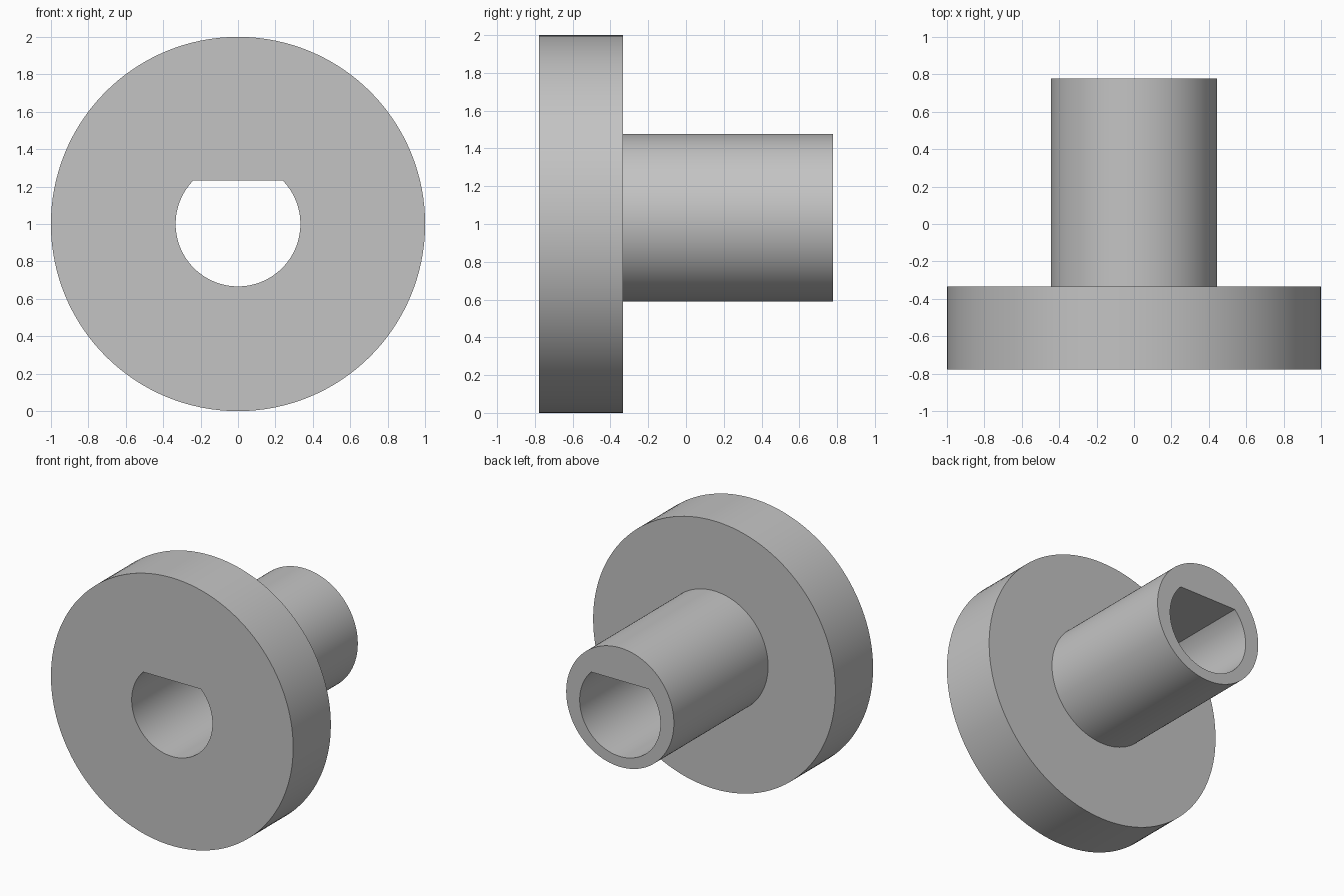
import bpy, bmesh
from math import sin, cos, asin, pi

if "Cube" in bpy.data.objects:
    bpy.data.objects.remove(bpy.data.objects["Cube"], do_unlink=True)

# Dimensions
AXIS_Z = 1.0
FLANGE_R, TUBE_R, BORE_R = 1.0, 4 / 9, 1 / 3
TUBE_RISE = 1 / 30          # the tube sits slightly above the flange axis
FLAT_H = 0.7 * BORE_R       # height of the flat above the bore axis
FRONT, STEP, BACK = -7 / 9, -1 / 3, 7 / 9

# Shared angles, with exact stops at both corners of the bore flat
corner = asin(FLAT_H / BORE_R)
FLAT_N, ARC_N = 32, 96
span = pi - 2 * corner
angles = [corner + span * i / FLAT_N for i in range(FLAT_N)]
angles += [pi - corner + (2 * pi - span) * i / ARC_N for i in range(ARC_N)]


def circle(radius, rise=0.0):
    return [(radius * cos(a), rise + radius * sin(a)) for a in angles]


def bore():
    pts = []
    for i, a in enumerate(angles):
        r = FLAT_H / sin(a) if i <= FLAT_N else BORE_R
        pts.append((r * cos(a), r * sin(a)))
    return pts


# Closed skin: flange rim, step face, tube, end face, D-shaped bore, front face
sections = [(circle(FLANGE_R), FRONT), (circle(FLANGE_R), STEP),
            (circle(TUBE_R, TUBE_RISE), STEP), (circle(TUBE_R, TUBE_RISE), BACK),
            (bore(), BACK), (bore(), FRONT)]

bm = bmesh.new()
rings = [[bm.verts.new((x, y, AXIS_Z + z)) for x, z in pts] for pts, y in sections]
n = len(angles)
for k, ring in enumerate(rings):
    nxt = rings[(k + 1) % len(rings)]
    for i in range(n):
        j = (i + 1) % n
        bm.faces.new((ring[i], ring[j], nxt[j], nxt[i]))
bmesh.ops.recalc_face_normals(bm, faces=bm.faces)
mesh = bpy.data.meshes.new("flanged_bushing")
bm.to_mesh(mesh)
bm.free()

# Material
grey = bpy.data.materials.new("plain grey")
grey.use_nodes = True
colour = (0.55, 0.55, 0.55, 1)
grey.diffuse_color = colour
grey.node_tree.nodes["Principled BSDF"].inputs["Base Color"].default_value = colour
mesh.materials.append(grey)

obj = bpy.data.objects.new("flanged_bushing", mesh)
bpy.context.collection.objects.link(obj)
bpy.ops.object.select_all(action="DESELECT")
obj.select_set(True)
bpy.context.view_layer.objects.active = obj
bpy.ops.object.shade_smooth_by_angle()
